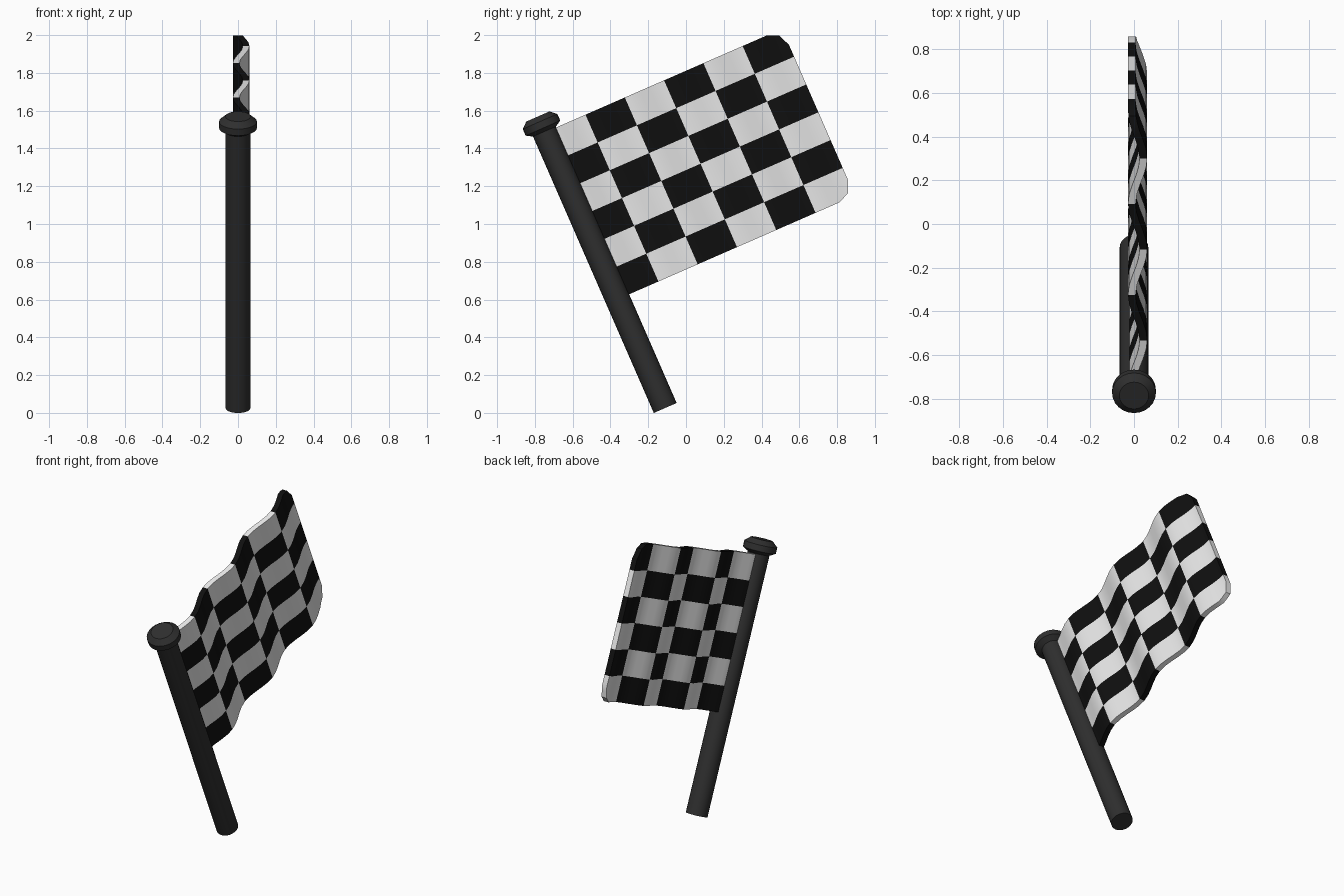
import bpy, bmesh, math
from mathutils import Matrix, Vector

if "Cube" in bpy.data.objects:
    bpy.data.objects.remove(bpy.data.objects["Cube"])

# Local frame: z runs up the pole, y runs out along the cloth; the whole thing leans back
LEAN = Matrix.Translation((0, -0.11, 0.026)) @ Matrix.Rotation(math.radians(23.6), 4, 'X')


def material(name, v):
    m = bpy.data.materials.new(name)
    m.diffuse_color = (v, v, v, 1)
    m.use_nodes = True
    m.node_tree.nodes["Principled BSDF"].inputs["Base Color"].default_value = m.diffuse_color
    return m


POLE = material("charcoal", 0.028)
WHITE = material("white", 0.8)
BLACK = material("black", 0.005)


def finish(name, bm, mats, angle):
    bmesh.ops.recalc_face_normals(bm, faces=bm.faces)
    bm.transform(LEAN)
    me = bpy.data.meshes.new(name)
    bm.to_mesh(me)
    bm.free()
    for m in mats:
        me.materials.append(m)
    for p in me.polygons:
        p.use_smooth = True
    me.set_sharp_from_angle(angle=math.radians(angle))
    ob = bpy.data.objects.new(name, me)
    bpy.context.collection.objects.link(ob)
    return ob


def lathe(name, profile, sides, angle):
    """Closed solid of revolution from (radius, height) pairs."""
    bm = bmesh.new()
    rings = []
    for r, z in profile:
        rings.append([bm.verts.new((r * math.cos(2 * math.pi * i / sides),
                                    r * math.sin(2 * math.pi * i / sides), z))
                      for i in range(sides)])
    for a, b in zip(rings, rings[1:]):
        for i in range(sides):
            j = (i + 1) % sides
            bm.faces.new((a[i], a[j], b[j], b[i]))
    bm.faces.new(rings[0])
    bm.faces.new(rings[-1])
    return finish(name, bm, [POLE], angle)


# Pole and its cap
lathe("pole", [(0.066, 0.0), (0.066, 1.62)], 24, 30)
lathe("pole_cap", [(0.066, 1.597), (0.1, 1.617), (0.1, 1.655), (0.067, 1.684)], 24, 25)

# Cloth: 6 x 6 checks, one full wave per two columns, outer corners clipped
COLS = ROWS = 6
START, END, LOW, HIGH = 0.008, 1.37, 0.628, 1.592
CELL, ROW, SUB, THICK = (END - START) / COLS, (HIGH - LOW) / ROWS, 5, 0.035

stations = [START + CELL * i / SUB for i in range(COLS * SUB - SUB + 1)]
stations += [1.19, 1.235, 1.282, 1.315, 1.342, 1.358, END]


def clip(r):
    """How far the top and bottom edges are pulled in near the free end."""
    pts = [(1.282, 0.0), (1.342, 0.027), (END, 0.092)]
    for (r0, c0), (r1, c1) in zip(pts, pts[1:]):
        if r0 <= r <= r1:
            return c0 + (c1 - c0) * (r - r0) / (r1 - r0)
    return 0.0


bm = bmesh.new()
sheets = []
for side in (-0.5, 0.5):
    sheet = []
    for r in stations:
        x = 0.0165 - 0.0265 * math.cos(math.pi * (r - START) / CELL) + side * THICK
        c = clip(r)
        sheet.append([bm.verts.new((x, r, min(max(LOW + ROW * k, LOW + c), HIGH - c)))
                      for k in range(ROWS + 1)])
    sheets.append(sheet)
A, B = sheets


def check(verts, i, k):
    f = bm.faces.new(verts)
    col = min(int(((stations[i] + stations[i + 1]) / 2 - START) / CELL), COLS - 1)
    f.material_index = 1 if (col + k) % 2 == 0 else 0


n = len(stations) - 1
for i in range(n):
    for k in range(ROWS):
        for S in sheets:
            check((S[i][k], S[i + 1][k], S[i + 1][k + 1], S[i][k + 1]), i, k)
    # Bottom and top hems
    for v, k in ((0, 0), (ROWS, ROWS - 1)):
        check((A[i][v], A[i + 1][v], B[i + 1][v], B[i][v]), i, k)
# Pole-side and free-end hems
for k in range(ROWS):
    for v, i in ((0, 0), (n, n - 1)):
        check((A[v][k], A[v][k + 1], B[v][k + 1], B[v][k]), i, k)
finish("checkered_cloth", bm, [WHITE, BLACK], 40)
